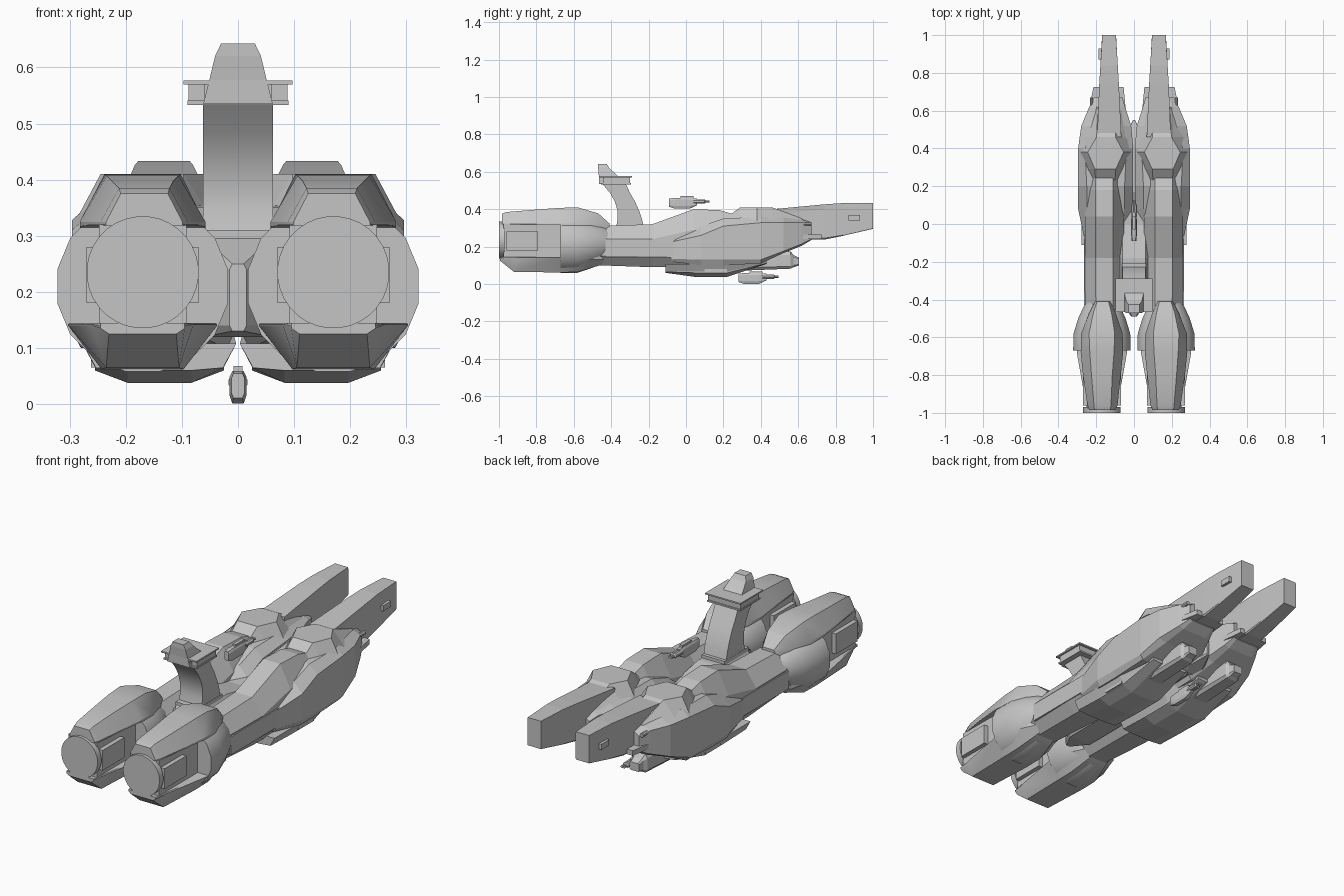
import bpy, bmesh, math

grey = bpy.data.materials.new("hull grey")
grey.diffuse_color = (0.56, 0.56, 0.56, 1)


def finish(name, bm, mirror=True, smooth=False):
    """Turn a bmesh into an object, optionally mirrored to the other hull."""
    bmesh.ops.recalc_face_normals(bm, faces=bm.faces)
    me = bpy.data.meshes.new(name)
    bm.to_mesh(me)
    bm.free()
    me.materials.append(grey)
    ob = bpy.data.objects.new(name, me)
    bpy.context.collection.objects.link(ob)
    if smooth:
        bpy.ops.object.select_all(action='DESELECT')
        ob.select_set(True)
        bpy.context.view_layer.objects.active = ob
        bpy.ops.object.shade_smooth_by_angle(angle=math.radians(25))
    if mirror:
        ob.modifiers.new("mirror", 'MIRROR').use_mirror_merge = False
    return ob


def skin(name, rings, **kw):
    """Bridge matching rings of points and cap both ends."""
    bm = bmesh.new()
    vs = [[bm.verts.new(p) for p in r] for r in rings]
    n = len(vs[0])
    for a, b in zip(vs, vs[1:]):
        for i in range(n):
            j = (i + 1) % n
            bm.faces.new((a[i], a[j], b[j], b[i]))
    bm.faces.new(vs[0])
    bm.faces.new(vs[-1])
    return finish(name, bm, **kw)


def loft(name, secs, **kw):
    """Eight-sided sections: y, centre x, top/mid/bottom half widths, four heights."""
    rings = []
    for y, c, wt, wm, wb, z0, z1, z2, z3 in secs:
        half = [(wb, z0), (wm, z1), (wm, z2), (wt, z3)]
        rings.append([(c + w, y, z) for w, z in half] +
                     [(c - w, y, z) for w, z in reversed(half)])
    return skin(name, rings, **kw)


def tube(name, x, secs, n=16, **kw):
    """Round sections along y: y, radius, centre z."""
    return skin(name, [[(x + r * math.cos(2 * math.pi * (i + .5) / n), y,
                         z + r * math.sin(2 * math.pi * (i + .5) / n))
                        for i in range(n)] for y, r, z in secs], **kw)


def box(name, x0, x1, y0, y1, z0, z1, **kw):
    return skin(name, [[(x0, y, z0), (x1, y, z0), (x1, y, z1), (x0, y, z1)]
                       for y in (y0, y1)], **kw)


# main hull spines
loft("hull_spine", [
    (-.46, .157, .045, .10, .05, .10, .15, .24, .31),
    (-.18, .157, .047, .103, .06, .09, .145, .24, .32),
    (.04, .157, .047, .103, .06, .09, .14, .29, .40),
    (.18, .157, .047, .103, .06, .09, .14, .29, .395),
    (.30, .157, .045, .10, .06, .10, .14, .29, .36)])
box("hull_side_rail", .24, .264, -.43, .07, .145, .235)

# armoured flanks, ending in a thin plate around the prow
loft("flank_armour", [
    (-.08, .157, .06, .105, .09, .12, .135, .225, .24),
    (.08, .15, .10, .146, .13, .10, .13, .26, .31),
    (.20, .15, .10, .146, .13, .10, .13, .31, .35),
    (.40, .15, .11, .146, .13, .11, .13, .328, .36),
    (.52, .147, .08, .132, .09, .165, .175, .33, .355),
    (.62, .142, .06, .095, .07, .205, .215, .33, .345),
    (.67, .137, .05, .075, .06, .235, .24, .315, .33)])
skin("flank_plate", [[(a, y, .24), (b, y, .24), (b, y, .265), (a, y, .265)]
                     for y, a, b in [(.44, .02, .28), (.62, .045, .235), (.725, .055, .215)]])

# raised forward block
loft("forward_block", [
    (.20, .152, .05, .055, .055, .30, .31, .33, .345),
    (.29, .152, .055, .10, .10, .30, .31, .34, .41),
    (.38, .150, .095, .135, .135, .30, .31, .335, .41),
    (.46, .148, .05, .12, .12, .30, .31, .335, .41),
    (.62, .140, .05, .08, .08, .30, .31, .33, .35)])

# long prow blades: straight taper with a wide flat top
loft("prow_blade", [
    (.46, .131, .064, .060, .05, .24, .25, .37, .40),
    (.74, .132, .052, .051, .045, .238, .245, .40, .426),
    (.84, .132, .046, .046, .042, .258, .262, .41, .433),
    (1.0, .132, .036, .037, .036, .295, .30, .425, .433)])
box("prow_side_block", .165, .188, .87, .93, .34, .368)

# keel, its side box and the blunt nose beneath the bow
loft("keel", [
    (-.11, .14, .137, .115, .057, .06, .065, .068, .108),
    (.05, .14, .137, .115, .057, .038, .06, .066, .108),
    (.22, .14, .137, .115, .057, .038, .06, .066, .108),
    (.43, .14, .12, .10, .055, .108, .112, .115, .16)])
box("keel_side_box", .20, .262, .10, .22, .065, .128)
loft("keel_nose", [
    (.26, .14, .03, .05, .035, .07, .085, .15, .18),
    (.56, .14, .03, .04, .03, .082, .095, .155, .175),
    (.575, .14, .022, .030, .022, .09, .10, .145, .155),
    (.605, .14, .02, .025, .02, .10, .105, .135, .14)])

# flank guns
tube("flank_gun_barrel", .225, [(.5, .010, .322), (.67, .010, .322)], n=8)

# engines: round collar, core, nozzle and side panels
tube("engine_collar", .17, [(-.40, .075, .215), (-.44, .10, .215),
                            (-.50, .128, .213), (-.58, .153, .21),
                            (-.67, .155, .21)], smooth=True)
box("engine_core", .092, .248, -.975, -.66, .145, .32)
tube("engine_nozzle", .17, [(-.97, .10, .235), (-1.0, .10, .235)], n=32, smooth=True)
box("engine_side_panel", .07, .27, -.96, -.79, .18, .28)

# upper and lower engine pods
loft("engine_upper_pod", [
    (-.985, .167, .042, .068, .070, .318, .32, .325, .375),
    (-.96, .167, .045, .078, .08, .318, .32, .325, .385),
    (-.80, .17, .055, .098, .10, .318, .32, .325, .398),
    (-.68, .17, .064, .112, .112, .316, .32, .325, .407),
    (-.58, .17, .068, .11, .11, .30, .305, .325, .41),
    (-.47, .167, .048, .07, .07, .27, .29, .32, .378),
    (-.41, .165, .03, .04, .04, .27, .28, .31, .325)], smooth=True)
loft("engine_lower_pod", [
    (-.995, .17, .075, .075, .06, .125, .135, .14, .145),
    (-.92, .17, .085, .09, .065, .065, .14, .142, .145),
    (-.68, .17, .13, .133, .073, .062, .14, .142, .145),
    (-.58, .17, .12, .13, .073, .064, .14, .142, .145),
    (-.46, .167, .07, .09, .05, .10, .13, .15, .17),
    (-.41, .165, .05, .06, .04, .135, .14, .15, .17)], smooth=True)

# bridge between the two hulls
loft("centre_body", [
    (-.49, 0, .01, .015, .01, .13, .14, .24, .25),
    (-.40, 0, .06, .075, .06, .12, .14, .27, .295),
    (-.18, 0, .06, .075, .06, .12, .14, .27, .295),
    (.0, 0, .06, .075, .05, .12, .14, .24, .26),
    (.42, 0, .06, .07, .05, .13, .14, .26, .28),
    (.55, 0, .005, .006, .005, .17, .18, .25, .26)], mirror=False)
box("tower_base", -.063, .063, -.40, -.21, .27, .31, mirror=False)

# curved command tower: height, back y, front y
tower = [(.30, -.375, -.225), (.345, -.365, -.235), (.39, -.365, -.25),
         (.44, -.38, -.272), (.485, -.405, -.298), (.54, -.45, -.325)]
skin("command_tower", [[(-.062, a, z), (.062, a, z), (.062, b, z), (-.062, b, z)]
                       for z, a, b in tower], mirror=False, smooth=True)

# bridge deck, roof plate, window blocks and crown
box("bridge_deck", -.06, .06, -.46, -.30, .535, .575, mirror=False)
box("bridge_floor", -.09, .09, -.455, -.295, .533, .541, mirror=False)
box("bridge_roof", -.097, .097, -.465, -.288, .570, .577, mirror=False)
box("bridge_window_block", .04, .088, -.445, -.300, .54, .571)
skin("bridge_crown", [[(-w, a, z), (w, a, z), (w, b, z), (-w, b, z)] for z, w, a, b in
                      [(.535, .062, -.465, -.33), (.578, .051, -.466, -.365),
                       (.62, .041, -.470, -.41), (.643, .03, -.47, -.425)]], mirror=False)

# two small floating gun turrets on the centre line, the lower one upside down
for name, y, z, s in (("upper_turret", 0, .435, 1), ("lower_turret", .37, .033, -1)):
    loft(name + "_body", [
        (y - .09, 0, .008, .012, .008, z - .022, z - .012, z + .012, z + .022),
        (y - .06, 0, .01, .015, .01, z - .032, z - .018, z + .016, z + .026),
        (y + .02, 0, .01, .015, .01, z - .032, z - .018, z + .016, z + .026),
        (y + .06, 0, .008, .012, .008, z - .014, z - .01, z + .014, z + .022)], mirror=False)
    tube(name + "_barrel", .006, [(y + .04, .012, z + .006), (y + .10, .012, z + .006),
                                  (y + .105, .006, z + .006), (y + .125, .006, z + .006)], n=8)
    box(name + "_sight", -.008, .008, y - .03, y + .04,
        z + .02, z + .035, mirror=False)
